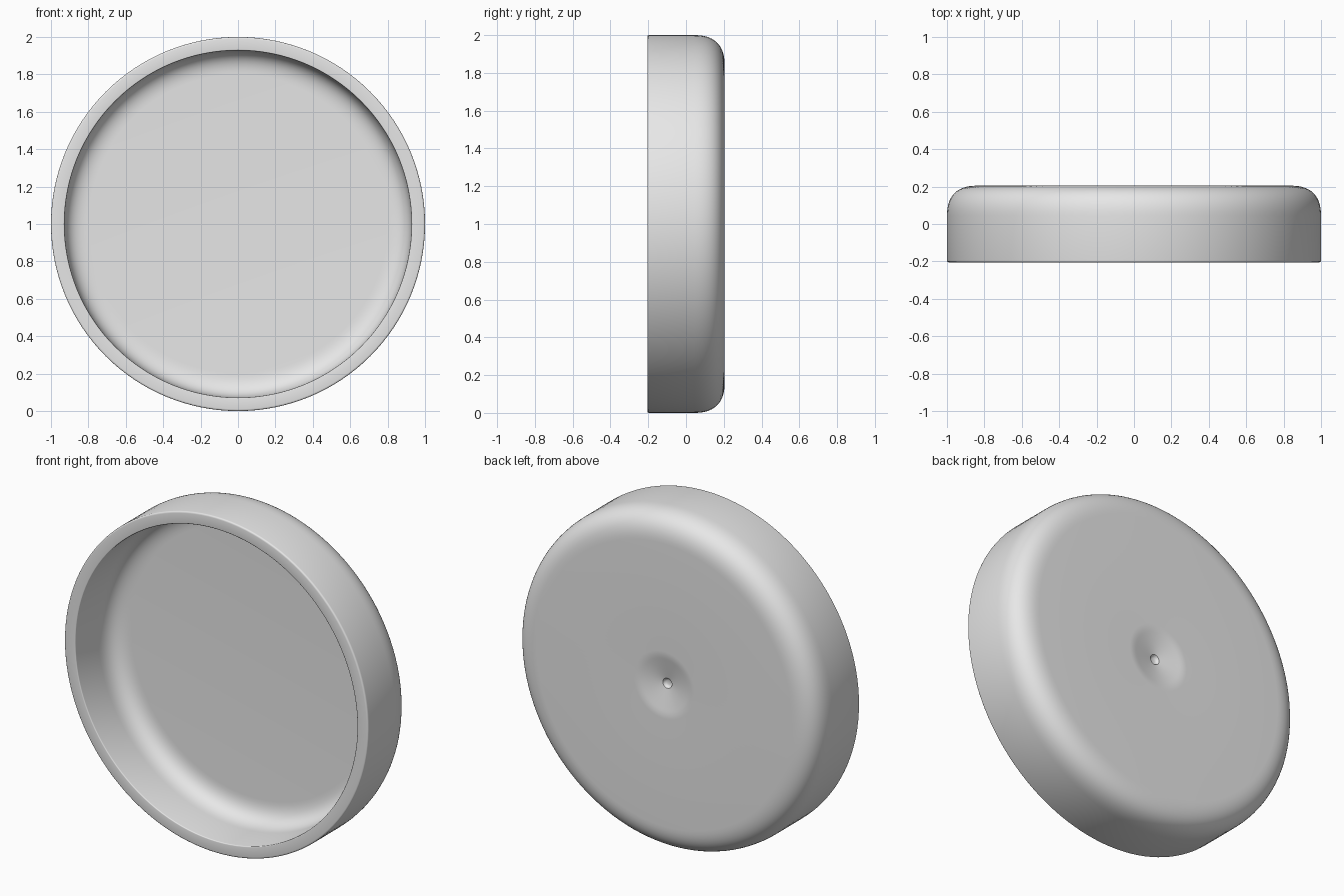
import bpy, bmesh, math
from mathutils import Vector

cube = bpy.data.objects.get("Cube")
if cube:
    bpy.data.objects.remove(cube, do_unlink=True)

SEGMENTS = 128
BACK, FRONT = 0.205, -0.205     # y of the closed and open sides
FLOOR = 0.135                   # y of the inner floor
OUTER, INNER = 1.0, 0.928       # wall radii


def rounded(corner, start, end, steps):
    """Soft corner curve between two points, as (radius, y) pairs."""
    c, a, b = Vector(corner), Vector(start), Vector(end)
    out = []
    for i in range(steps + 1):
        t = i / steps
        out.append((1 - t) ** 2 * a + 2 * t * (1 - t) * c + t * t * b)
    return out


def corner(radius, y, dr, dy, steps):
    """Corner entered along the radius and left along y."""
    return rounded((radius, y), (radius + dr, y), (radius, y + dy), steps)


# Closed profile from the back centre, over the wall, to the inner floor centre
profile = [Vector((0, BACK - 0.048))]
profile += rounded((0.022, BACK - 0.046), (0.012, BACK - 0.046), (0.03, BACK - 0.03), 4)
profile += rounded((0.175, BACK), (0.145, BACK - 0.007), (0.2, BACK), 5)
profile += corner(OUTER, BACK, -0.16, -0.16, 14)
profile += corner(OUTER, FRONT, -0.01, 0.01, 3)[::-1]
profile += corner(INNER, FRONT, 0.006, 0.006, 3)
profile += corner(INNER, FLOOR, -0.13, -0.13, 12)[::-1]
profile += [Vector((0, FLOOR))]

# Lathe the profile around the front-to-back axis
bm = bmesh.new()
verts = [bm.verts.new((p.x, p.y, 0)) for p in profile]
edges = [bm.edges.new(pair) for pair in zip(verts, verts[1:])]
bmesh.ops.spin(bm, geom=verts + edges, cent=(0, 0, 0), axis=(0, 1, 0),
               angle=math.tau, steps=SEGMENTS, use_duplicate=False)
bmesh.ops.remove_doubles(bm, verts=bm.verts, dist=0.0002)
bmesh.ops.recalc_face_normals(bm, faces=bm.faces)
bmesh.ops.translate(bm, verts=bm.verts, vec=(0, 0, OUTER))

mesh = bpy.data.meshes.new("round_cap")
bm.to_mesh(mesh)
bm.free()
cap = bpy.data.objects.new("round_cap", mesh)
bpy.context.collection.objects.link(cap)

# Plain grey surface
grey = bpy.data.materials.new("light_grey")
grey.use_nodes = True
colour = (0.8, 0.8, 0.8, 1)
grey.diffuse_color = colour
grey.node_tree.nodes["Principled BSDF"].inputs["Base Color"].default_value = colour
mesh.materials.append(grey)

bpy.ops.object.select_all(action="DESELECT")
cap.select_set(True)
bpy.context.view_layer.objects.active = cap
bpy.ops.object.shade_smooth_by_angle(angle=math.radians(40))
